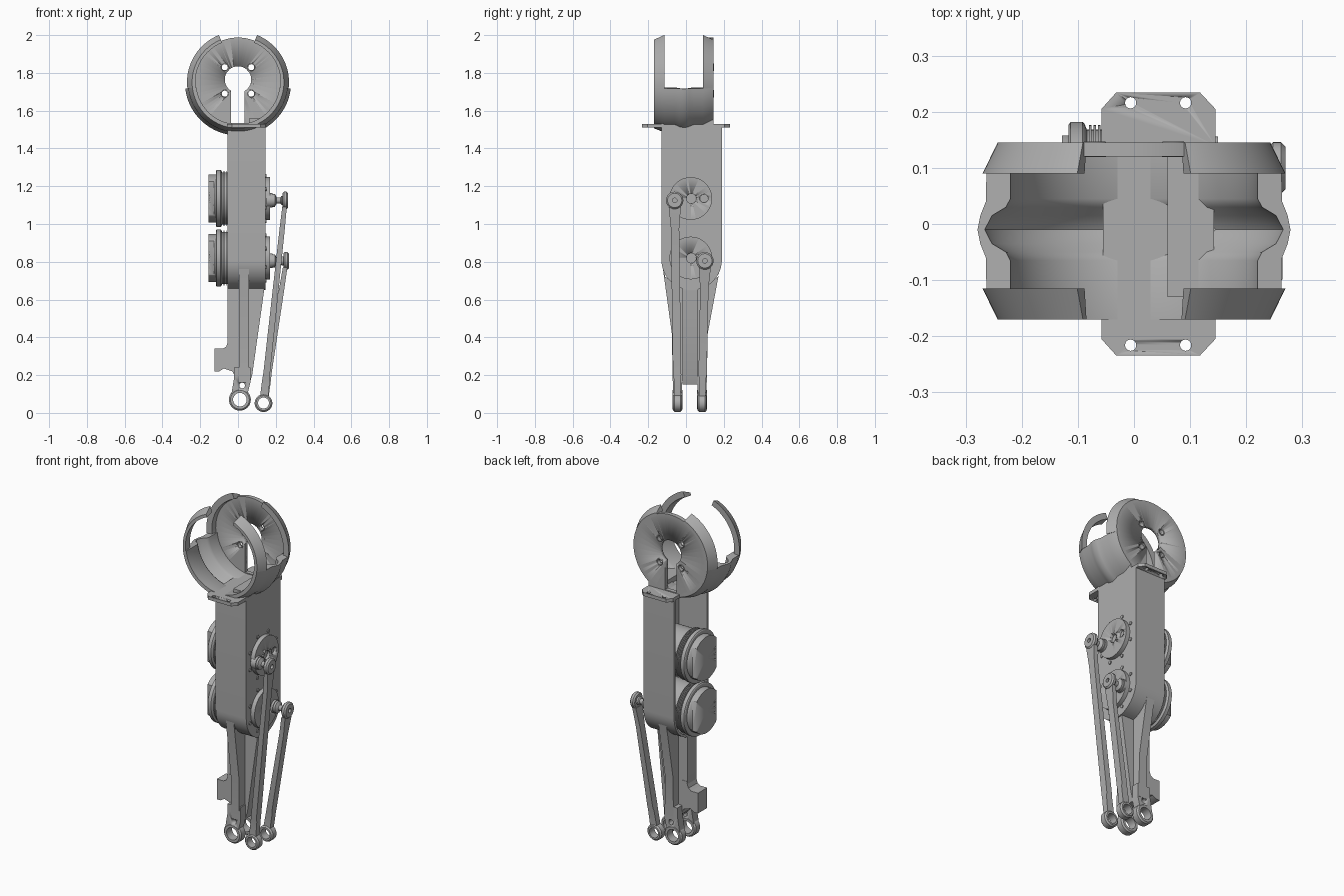
import bpy, bmesh, math
from mathutils import Vector

if "Cube" in bpy.data.objects:
    bpy.data.objects.remove(bpy.data.objects["Cube"], do_unlink=True)

grey = bpy.data.materials.new("plain grey")
grey.use_nodes = True
grey.diffuse_color = (0.42, 0.42, 0.42, 1)
grey.node_tree.nodes["Principled BSDF"].inputs["Base Color"].default_value = grey.diffuse_color


def finish(name, bm):
    """Turn a bmesh into a shaded object."""
    bmesh.ops.remove_doubles(bm, verts=bm.verts, dist=1e-5)
    bmesh.ops.recalc_face_normals(bm, faces=bm.faces)
    mesh = bpy.data.meshes.new(name)
    bm.to_mesh(mesh)
    bm.free()
    mesh.materials.append(grey)
    ob = bpy.data.objects.new(name, mesh)
    bpy.context.collection.objects.link(ob)
    bpy.ops.object.select_all(action='DESELECT')
    ob.select_set(True)
    bpy.context.view_layer.objects.active = ob
    bpy.ops.object.shade_smooth_by_angle(angle=math.radians(32))
    return ob


def lathe(name, profile, centre, axis, start=0, end=360, steps=48):
    """Sweep a closed (along, radius) profile round the X or Y axis."""
    bm = bmesh.new()
    full = end - start == 360
    rings = []
    for i in range(steps if full else steps + 1):
        t = math.radians(start + (end - start) * i / steps)
        ring = []
        for a, r in profile:
            s, c = r * math.sin(t), r * math.cos(t)
            p = Vector((s, a, c) if axis == 'Y' else (a, s, c))
            ring.append(bm.verts.new(p + Vector(centre)))
        rings.append(ring)
    n = len(profile)
    pairs = list(zip(rings, rings[1:])) + ([(rings[-1], rings[0])] if full else [])
    for a, b in pairs:
        for j in range(n):
            k = (j + 1) % n
            bm.faces.new((a[j], a[k], b[k], b[j]))
    if not full:
        bm.faces.new(rings[0])
        bm.faces.new(rings[-1])
    return finish(name, bm)


def cylinder(name, a0, a1, r, centre, axis, steps=40):
    return lathe(name, [(a0, 0), (a0, r), (a1, r), (a1, 0)], centre, axis, steps=steps)


def eyelet(name, half, r, hole, centre, axis):
    b = 0.008
    return lathe(name, [(-half, hole), (-half, r - b), (b - half, r), (half - b, r),
                        (half, r - b), (half, hole)], centre, axis, steps=32)


def prism(name, outline, lo, hi, axis):
    """Extrude an outline along an axis: X takes (y,z), Y takes (x,z), Z takes (x,y)."""
    place = {'X': lambda p, d: (d, p[0], p[1]),
             'Y': lambda p, d: (p[0], d, p[1]),
             'Z': lambda p, d: (p[0], p[1], d)}[axis]
    bm = bmesh.new()
    a = [bm.verts.new(place(p, lo)) for p in outline]
    b = [bm.verts.new(place(p, hi)) for p in outline]
    bm.faces.new(a)
    bm.faces.new(b)
    for i in range(len(a)):
        j = (i + 1) % len(a)
        bm.faces.new((a[i], a[j], b[j], b[i]))
    return finish(name, bm)


def box(name, x0, x1, y0, y1, z0, z1):
    return prism(name, [(x0, y0), (x1, y0), (x1, y1), (x0, y1)], z0, z1, 'Z')


def cut(ob, cutter):
    mod = ob.modifiers.new("cut", 'BOOLEAN')
    mod.operation = 'DIFFERENCE'
    mod.solver = 'EXACT'
    mod.object = cutter
    bpy.ops.object.select_all(action='DESELECT')
    bpy.context.view_layer.objects.active = ob
    ob.select_set(True)
    bpy.ops.object.modifier_apply(modifier=mod.name)
    bpy.data.objects.remove(cutter, do_unlink=True)


# Hip cup: lower half ring with an inner groove, and four claws
hip = (0, 0, 1.75)
cup = [(-.17, .222), (-.17, .243), (-.115, .265), (-.06, .266), (-.035, .276), (-.01, .281),
       (.015, .276), (.04, .266), (.09, .265), (.145, .243), (.145, .222),
       (.045, .222), (.03, .23), (.015, .255), (-.01, .268), (-.035, .255), (-.05, .23), (-.065, .222)]
lathe("hip_cup", cup, hip, 'Y', 97, 263, 56)
for side, (a, b) in {"left": (22, 97), "right": (263, 338)}.items():
    lathe("front_claw_" + side, [(-.17, .226), (-.17, .243), (-.115, .27), (-.115, .235)], hip, 'Y', a, b, 24)
    lathe("back_claw_" + side, [(.09, .235), (.09, .27), (.145, .243), (.145, .226)], hip, 'Y', a, b, 24)

# Back disc with keyhole and bolt holes
disc = cylinder("hip_disc", .12, .145, .237, hip, 'Y', 72)
cut(disc, cylinder("cutter", 0, .3, .07, (0, 0, 1.765), 'Y'))
cut(disc, box("cutter", -.038, .035, 0, .3, 1.535, 1.75))
for x in (-.07, .07):
    for z in (1.69, 1.83):
        cut(disc, cylinder("cutter", 0, .3, .016, (x, 0, z), 'Y', 20))
        eyelet("bolt_rim", .014, .027, .016, (x, .133, z), 'Y')

# Thigh channel: wrapped wall, outer plate and top saddle
def u_path(r, top=1.525):
    arc = [(.03 + r * math.cos(t), .81 + r * math.sin(t))
           for t in (-math.pi * i / 24 for i in range(25))]
    return [(.03 + r, top)] + arc + [(.03 - r, top)]

prism("thigh_wall", u_path(.16) + u_path(.146)[::-1], -.055, .145, 'X')
prism("thigh_plate", u_path(.16), .128, .145, 'X')
box("thigh_saddle", -.055, .143, -.13, .145, 1.505, 1.53)
box("cup_foot", .06, .143, -.13, .145, 1.525, 1.56)

# Mounting flanges with screw holes
for name, s, root in (("front_flange", -1, -.12), ("back_flange", 1, .14)):
    tip = .234 * s
    shoulder = .205 * s
    f = prism(name, [(-.058, root), (-.058, shoulder), (-.032, tip), (.118, tip),
                     (.145, shoulder), (.145, root)], 1.51, 1.53, 'Z')
    for x in (-.006, .092):
        cutter = cylinder("cutter", -.1, .1, .01, (0, 0, 0), 'X', 20)
        cutter.rotation_euler = (0, math.pi / 2, 0)
        cutter.location = (x, .216 * s, 1.52)
        cut(f, cutter)

# Two motors: ribbed can, flange, flat-sided cap, horn and ball pin
for label, z, py, pz in (("upper", 1.135, -.06, 1.125), ("lower", .82, .10, .805)):
    c = (0, .03, z)
    prof = [(.13, 0), (.13, .135), (-.05, .135)]
    for i in range(4):
        a = -.052 - i * .008
        prof += [(a, .146), (a - .004, .146), (a - .004, .138), (a - .008, .138)]
    prof += [(-.088, .148), (-.092, .152), (-.113, .152), (-.117, .146), (-.117, 0)]
    lathe(label + "_motor", prof, c, 'X', steps=64)
    cap = cylinder(label + "_motor_cap", -.156, -.115, .128, c, 'X', 64)
    for s in (-1, 1):
        y0, y1 = sorted((.03 + s * .092, .03 + s * .2))
        cut(cap, box("cutter", -.2, -.128, y0, y1, z - .2, z + .2))
    horn = cylinder(label + "_horn", .14, .17, .113, (0, .025, z), 'X', 48)
    for y, r in ((.028, .026), (.095, .022)):
        cut(horn, cylinder("cutter", .155, .2, r, (0, y, z), 'X', 24))
    for i in range(8):
        t = math.radians(45 * i + 22)
        cylinder(label + "_plate_screw", .14, .15, .01,
                 (0, .025 + .13 * math.cos(t), z + .13 * math.sin(t)), 'X', 12)
    cylinder(label + "_pin_boss", .15, .183, .038, (0, py, pz), 'X', 24)
    lathe(label + "_ball_pin", [(.165, 0), (.165, .018), (.178, .034), (.195, .034), (.205, .016),
                                (.225, .016), (.23, .024), (.24, .024), (.24, 0)], (0, py, pz), 'X', steps=24)

# Push rods: eyelet at each end, tapered bar between
def push_rod(label, top, bottom):
    t, b = Vector(top), Vector(bottom)
    d = (b - t).normalized()
    eyelet(label + "_rod_top", .015, .046, .012, t, 'X')
    eyelet(label + "_rod_foot", .024, .047, .029, b, 'Y')
    bm = bmesh.new()
    knee = b - d * .15
    stations = [(t + d * .035, .012, .032), (t + d * .15, .014, .022),
                (knee, .018, .022), (knee + d * .02, .02, .018), (b - d * .036, .022, .018)]
    loops = [[bm.verts.new(p + Vector((sx * hx, sy * hy, 0)))
              for sx, sy in ((-1, -1), (1, -1), (1, 1), (-1, 1))] for p, hx, hy in stations]
    for lo, hi in zip(loops, loops[1:]):
        for i in range(4):
            j = (i + 1) % 4
            bm.faces.new((lo[i], lo[j], hi[j], hi[i]))
    bm.faces.new(loops[0])
    bm.faces.new(loops[-1])
    finish(label + "_rod_bar", bm)

push_rod("long", (.25, -.06, 1.125), (.135, -.045, .052))
push_rod("short", (.255, .10, .805), (.135, .085, .052))

# Shin: broad web and narrow tapered rib
prism("shin_web", [(-.055, .7), (-.055, .37), (-.03, .22), (.0, .17), (.06, .15), (.075, .2),
                   (.14, .66), (.14, .7)], -.018, .064, 'Y')
prism("shin_rib", [(-.13, .82), (-.075, .42), (-.07, .16), (.11, .16), (.115, .42), (.19, .82),
                   (.17, .72), (.03, .645), (-.11, .72)], .005, .058, 'X')

# Ankle fork: two prongs ending in eyelets
for label, y in (("front", -.045), ("back", .085)):
    eyelet(label + "_ankle_eye", .026, .058, .036, (.01, y, .07), 'Y')
    prong = prism(label + "_ankle_prong", [(-.02, .24), (-.02, .19), (-.035, .1), (.0, .115), (.03, .113),
                                           (.05, .1), (.065, .16), (.065, .24)], y - .024, y + .024, 'Y')
    cut(prong, cylinder("cutter", y - .1, y + .1, .015, (.022, 0, .145), 'Y', 20))

# Heel hook on the right side
prism("heel_hook", [(-.125, .34), (-.08, .34), (-.062, .352), (-.05, .39), (-.02, .39), (-.01, .18),
                    (-.03, .22), (-.075, .235), (-.1, .22), (-.125, .22)], -.02, .066, 'Y')
